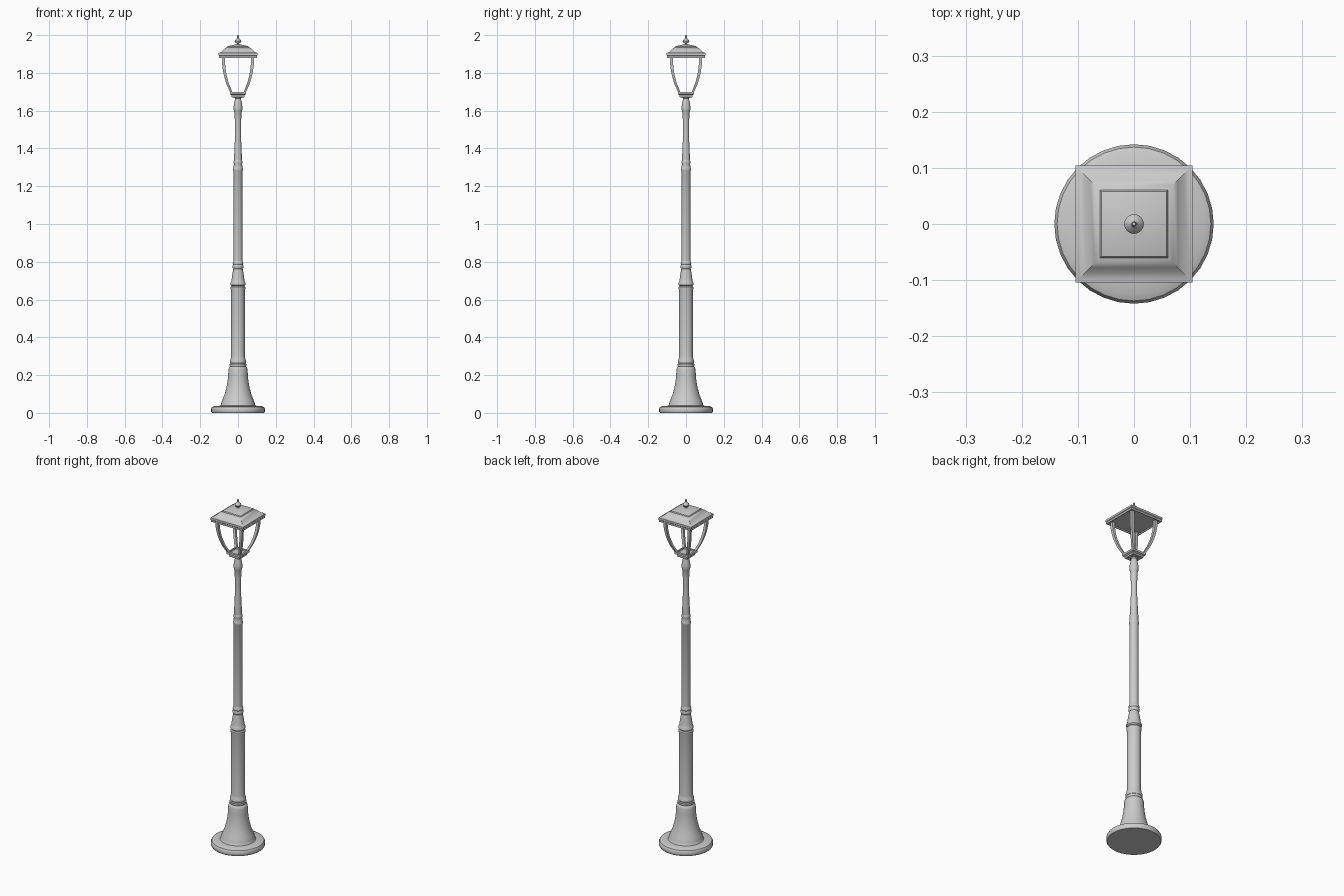
import bpy, bmesh, math
from mathutils import Vector


def finish(name, bm, angle=35):
    bmesh.ops.recalc_face_normals(bm, faces=bm.faces)
    me = bpy.data.meshes.new(name)
    bm.to_mesh(me)
    bm.free()
    ob = bpy.data.objects.new(name, me)
    bpy.context.collection.objects.link(ob)
    bpy.ops.object.select_all(action='DESELECT')
    ob.select_set(True)
    bpy.context.view_layer.objects.active = ob
    bpy.ops.object.shade_smooth_by_angle(angle=math.radians(angle))
    return ob


def skin(bm, rings):
    # bridge successive vertex rings and cap both ends
    vr = [[bm.verts.new(p) for p in r] for r in rings]
    n = len(vr[0])
    for a, b in zip(vr, vr[1:]):
        for i in range(n):
            j = (i + 1) % n
            bm.faces.new((a[i], a[j], b[j], b[i]))
    bm.faces.new(vr[0][::-1])
    bm.faces.new(vr[-1])


def turned(name, profile, n=32):
    bm = bmesh.new()
    skin(bm, [[(r * math.cos(math.tau * i / n), r * math.sin(math.tau * i / n), z)
               for i in range(n)] for r, z in profile])
    return finish(name, bm)


def square(name, profile):
    bm = bmesh.new()
    skin(bm, [[(-h, -h, z), (h, -h, z), (h, h, z), (-h, h, z)] for h, z in profile])
    return finish(name, bm)


# Flared foot and bell
turned("base", [
    (.138, 0), (.142, .006), (.142, .022), (.137, .031), (.125, .036), (.094, .038),
    (.09, .044), (.088, .055), (.08, .075), (.07, .10), (.061, .135), (.055, .17),
    (.052, .20), (.051, .228), (.048, .24), (.042, .246)])

# Lower column with collars
turned("lower_column", [
    (.042, .244), (.044, .25), (.044, .258), (.040, .262), (.043, .268), (.043, .276),
    (.039, .284), (.037, .30), (.037, .65), (.039, .658), (.039, .666), (.034, .672),
    (.040, .678), (.040, .688), (.036, .695), (.034, .705), (.031, .73), (.026, .757),
    (.025, .763), (.029, .769), (.029, .779), (.026, .785), (.028, .791), (.027, .799),
    (.024, .805)])

# Middle and upper column
turned("middle_column", [
    (.024, .80), (.0235, 1.28), (.026, 1.285), (.026, 1.292), (.023, 1.30), (.022, 1.318),
    (.024, 1.324), (.023, 1.332), (.021, 1.338)])
turned("upper_column", [
    (.021, 1.335), (.020, 1.37), (.0165, 1.45), (.0155, 1.50), (.017, 1.55), (.018, 1.59),
    (.022, 1.598), (.023, 1.61), (.023, 1.62), (.021, 1.64), (.017, 1.655), (.016, 1.665),
    (.02, 1.672), (.03, 1.676)])

# Square lantern seat
square("lantern_seat", [(.03, 1.67), (.034, 1.673), (.034, 1.682), (.043, 1.687),
                        (.043, 1.698), (.034, 1.700), (.033, 1.692)])

# Four curved corner arms
path = [(.033, 1.69), (.041, 1.71), (.054, 1.74), (.063, 1.77), (.070, 1.80),
        (.075, 1.835), (.077, 1.86), (.077, 1.89)]
k = 0.0085
for i, (sx, sy) in enumerate([(1, 1), (-1, 1), (-1, -1), (1, -1)]):
    bm = bmesh.new()
    rings = []
    for d, z in path:
        w = k * (0.75 + 0.25 * (z - 1.69) / 0.2)
        rings.append([(sx * d + a * w, sy * d + b * w, z)
                      for a, b in ((-1, -1), (1, -1), (1, 1), (-1, 1))])
    skin(bm, rings)
    finish("corner_arm_%d" % (i + 1), bm)

# Stepped square roof
square("roof", [
    (.095, 1.886), (.097, 1.880), (.101, 1.880), (.101, 1.89), (.104, 1.893), (.104, 1.904),
    (.099, 1.906), (.088, 1.912), (.078, 1.921), (.070, 1.930), (.061, 1.934),
    (.058, 1.939), (.048, 1.943), (.03, 1.947), (.012, 1.951)])

# Finial
turned("finial", [
    (.012, 1.944), (.010, 1.950), (.006, 1.954), (.008, 1.958), (.015, 1.962), (.0175, 1.968),
    (.015, 1.974), (.008, 1.979), (.005, 1.983), (.0045, 1.995), (.003, 2.0)], 20)
